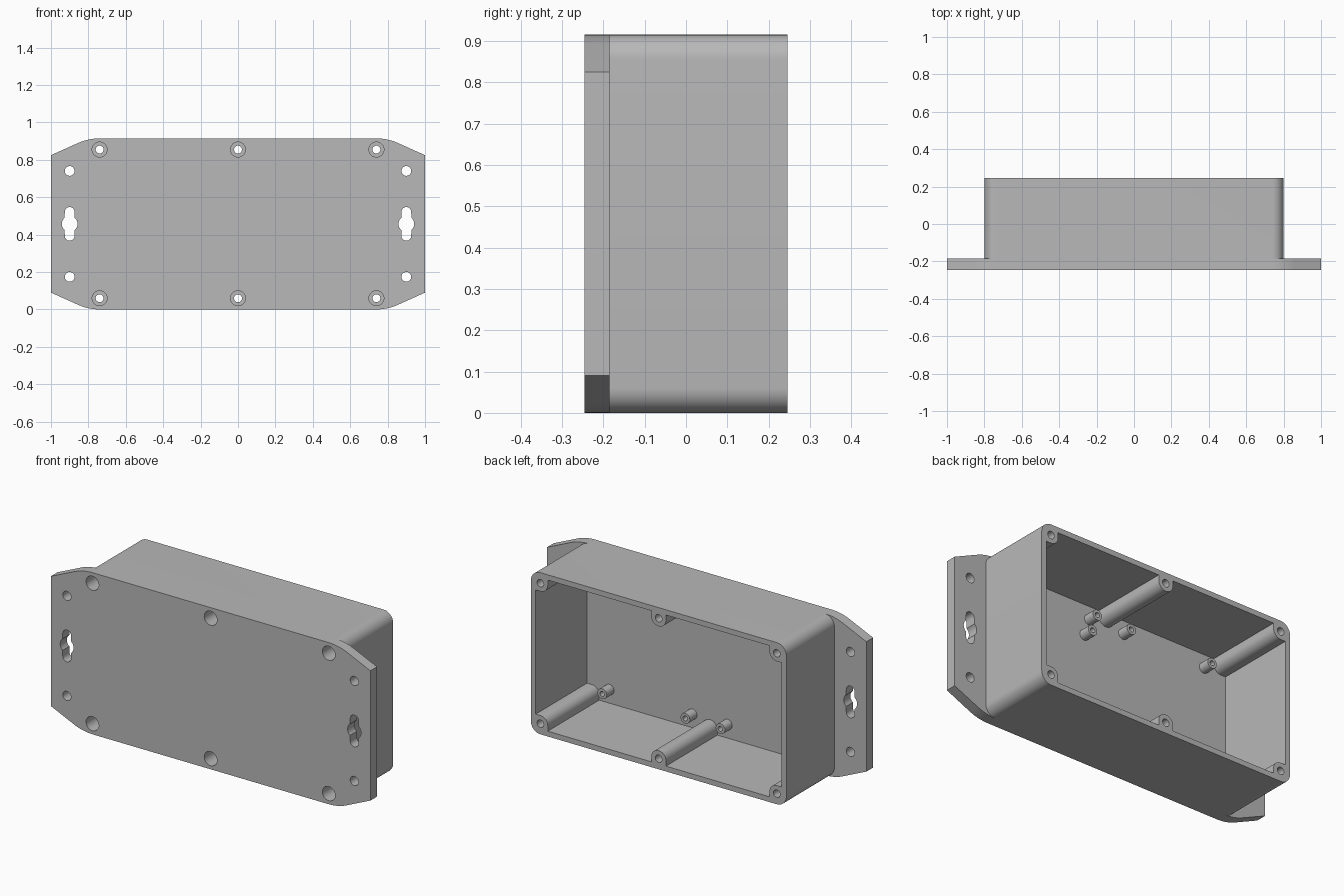
import bpy, bmesh, math
from mathutils import Vector, geometry

cube = bpy.data.objects.get("Cube")
if cube:
    bpy.data.objects.remove(cube)

FRONT, BACK, FLANGE_BACK, FLOOR = -0.245, 0.245, -0.185, -0.215
HALF, TALL, WALL = 0.8, 0.915, 0.03
MID = TALL / 2

grey = bpy.data.materials.new("light_grey_plastic")
grey.use_nodes = True
colour = (0.48, 0.48, 0.48, 1)
grey.diffuse_color = colour
grey.node_tree.nodes["Principled BSDF"].inputs["Base Color"].default_value = colour


def arc(x, z, r, start=0, sweep=360, n=32):
    """Points of an arc in the x-z plane; a full circle skips its repeat."""
    count = n if sweep == 360 else n + 1
    angles = [math.radians(start + sweep * i / n) for i in range(count)]
    return [(x + r * math.cos(a), z + r * math.sin(a)) for a in angles]


def rounded_rect(half_x, half_z, r):
    points = []
    for i, (sx, sz) in enumerate([(1, 1), (-1, 1), (-1, -1), (1, -1)]):
        points += arc(sx * (half_x - r), MID + sz * (half_z - r), r, 90 * i, 90, 10)
    return points


def hull(points):
    return [points[i] for i in geometry.convex_hull_2d([Vector(p) for p in points])]


def prism(bm, points, y0, y1):
    """Extrude an x-z outline along y."""
    rings = [[bm.verts.new((x, y, z)) for x, z in points] for y in (y0, y1)]
    for ring in rings:
        bm.faces.new(ring)
    n = len(points)
    for i in range(n):
        j = (i + 1) % n
        bm.faces.new((rings[0][i], rings[0][j], rings[1][j], rings[1][i]))


def stepped_pin(bm, x, z, steps):
    """Solid of revolution along y from (y, radius) steps."""
    rings = [[bm.verts.new((px, y, pz)) for px, pz in arc(x, z, r)] for y, r in steps]
    bm.faces.new(rings[0])
    bm.faces.new(rings[-1])
    for a, b in zip(rings, rings[1:]):
        for i in range(len(a)):
            j = (i + 1) % len(a)
            bm.faces.new((a[i], a[j], b[j], b[i]))


def make(name, bm):
    bmesh.ops.recalc_face_normals(bm, faces=bm.faces)
    mesh = bpy.data.meshes.new(name)
    bm.to_mesh(mesh)
    bm.free()
    mesh.materials.append(grey)
    obj = bpy.data.objects.new(name, mesh)
    bpy.context.collection.objects.link(obj)
    return obj


def combine(target, tool, operation):
    """Apply a boolean and discard the tool object."""
    tool.hide_render = True
    mod = target.modifiers.new(operation, "BOOLEAN")
    mod.operation, mod.object, mod.solver = operation, tool, "EXACT"
    bpy.context.view_layer.objects.active = target
    bpy.ops.object.modifier_apply(modifier=mod.name)
    bpy.data.objects.remove(tool)


# Rounded box body
bm = bmesh.new()
prism(bm, rounded_rect(HALF, MID, 0.06), FRONT + 0.01, BACK)
enclosure = make("enclosure", bm)

# Mounting flange with clipped ends and softened shoulders
shoulder = []
p0, p1, p2 = Vector((0.855, 0.89)), Vector((0.8, TALL)), Vector((0.735, TALL))
for i in range(11):
    t = i / 10
    shoulder.append(tuple(p0 * (1 - t) ** 2 + p1 * 2 * t * (1 - t) + p2 * t * t))
quarter = [(1, 0.825)] + shoulder
top = quarter + [(-x, z) for x, z in reversed(quarter)]
outline = top + [(x, TALL - z) for x, z in reversed(top)]
bm = bmesh.new()
prism(bm, outline, FRONT, FLANGE_BACK)
combine(enclosure, make("flange", bm), "UNION")

# Open cavity
bm = bmesh.new()
prism(bm, rounded_rect(HALF - WALL, MID - WALL, 0.03), FLOOR, BACK + 0.1)
combine(enclosure, make("cavity", bm), "DIFFERENCE")

# Full-depth screw bosses merged into the walls
screws = [(x, s) for x in (-0.74, 0, 0.74) for s in (-1, 1)]
screw_z = MID - 0.06
r = 0.046
bm = bmesh.new()
for x, s in screws:
    z = MID + s * screw_z
    edge = MID + s * (MID - 0.02)
    points = arc(x, z, r)
    if x:
        side = math.copysign(1, x)
        points += [(x - side * r, edge), (side * 0.78, edge), (side * 0.78, z - s * r)]
    else:
        points += [(-r, edge), (r, edge)]
    prism(bm, hull(points), FLOOR - 0.01, BACK)
combine(enclosure, make("screw_bosses", bm), "UNION")

# Board standoffs on the floor
standoffs = [(x, MID + s * 0.35) for x in (-0.63, -0.11, 0.11, 0.63) for s in (-1, 1)]
standoffs.append((0.14, 0.71))
bm = bmesh.new()
for x, z in standoffs:
    prism(bm, arc(x, z, 0.029), FLOOR - 0.01, FLOOR + 0.065)
combine(enclosure, make("standoffs", bm), "UNION")

# Counterbored screw holes, standoff pilots, flange holes and keyhole slots
bm = bmesh.new()
for x, s in screws:
    stepped_pin(bm, x, MID + s * screw_z,
                [(FRONT - 0.1, 0.04), (FRONT + 0.1, 0.04), (FRONT + 0.1, 0.021), (BACK + 0.1, 0.021)])
for x, z in standoffs:
    prism(bm, arc(x, z, 0.014, n=20), FLOOR + 0.01, FLOOR + 0.1)
for x in (-0.9, 0.9):
    for s in (-1, 1):
        prism(bm, arc(x, MID + s * 0.283, 0.026), FRONT - 0.1, FLANGE_BACK + 0.1)
    keyhole = arc(x, MID, 0.042, -50, 100, 12) + arc(x, MID + 0.064, 0.026, 0, 180, 12)
    keyhole += arc(x, MID, 0.042, 130, 100, 12) + arc(x, MID - 0.064, 0.026, 180, 180, 12)
    prism(bm, keyhole, FRONT - 0.1, FLANGE_BACK + 0.1)
combine(enclosure, make("holes", bm), "DIFFERENCE")

# Smooth the round surfaces, keep the edges sharp
bpy.ops.object.select_all(action="DESELECT")
enclosure.select_set(True)
bpy.context.view_layer.objects.active = enclosure
bpy.ops.object.shade_smooth_by_angle(angle=math.radians(25))
